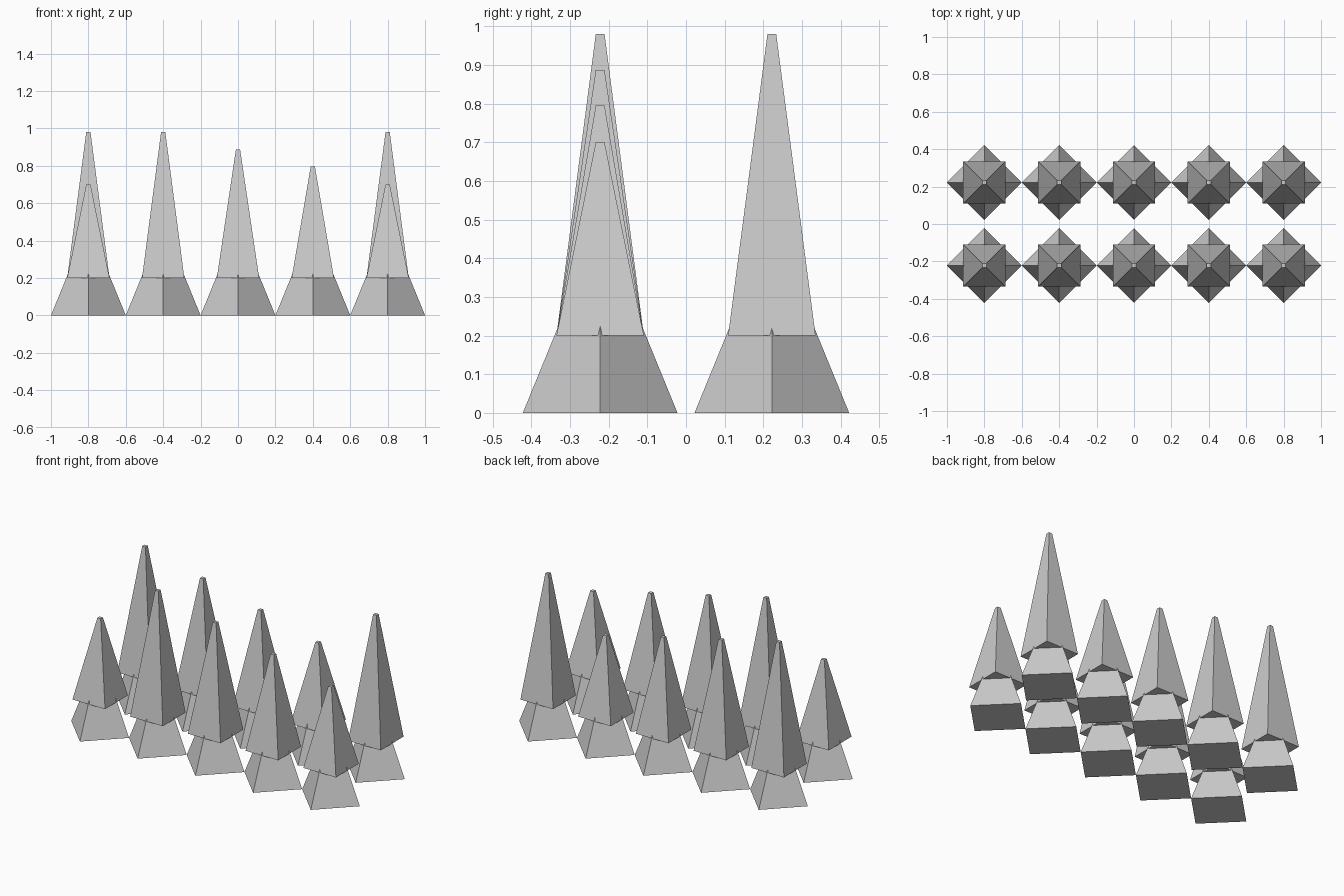
import bpy
import math

cube = bpy.data.objects.get("Cube")
if cube:
    bpy.data.objects.remove(cube, do_unlink=True)

grey = bpy.data.materials.new("light_grey")
grey.use_nodes = True
colour = (0.604, 0.604, 0.604, 1)
grey.diffuse_color = colour
grey.node_tree.nodes["Principled BSDF"].inputs["Base Color"].default_value = colour


def square_taper(name, x, y, bottom, top, r_bottom, r_top, turn):
    """Four-sided tapered block; radii reach the corners."""
    bpy.ops.mesh.primitive_cone_add(
        vertices=4, radius1=r_bottom, radius2=r_top, depth=top - bottom,
        location=(x, y, (bottom + top) / 2))
    obj = bpy.context.object
    obj.name = name
    # Turn about z in the mesh so the object keeps a clean transform
    for v in obj.data.vertices:
        a = math.atan2(v.co.y, v.co.x) + turn
        r = math.hypot(v.co.x, v.co.y)
        v.co.x, v.co.y = r * math.cos(a), r * math.sin(a)
    obj.data.materials.append(grey)


SPACING = 0.4
ROW_Y = 0.222
SPIKE_BASE = 0.2
DIAG = math.sqrt(2)

# Spike heights, from the model's right to its left
rows = {
    "front": (-ROW_Y, (0.70, 0.98, 0.887, 0.795, 0.70)),
    "back": (ROW_Y, (0.98, 0.887, 0.795, 0.70, 0.98)),
}

for row, (y, heights) in rows.items():
    for i, top in enumerate(heights):
        x = (i - 2) * SPACING
        # Diamond-set foot, tapering up inside the spike
        square_taper(f"{row}_foot_{i + 1}", x, y, 0, 0.44, 0.2, 0.02, 0)
        # Tall blunt spike, square to the axes
        square_taper(f"{row}_spike_{i + 1}", x, y, SPIKE_BASE, top,
                     0.113 * DIAG, 0.0113 * DIAG, math.pi / 4)
